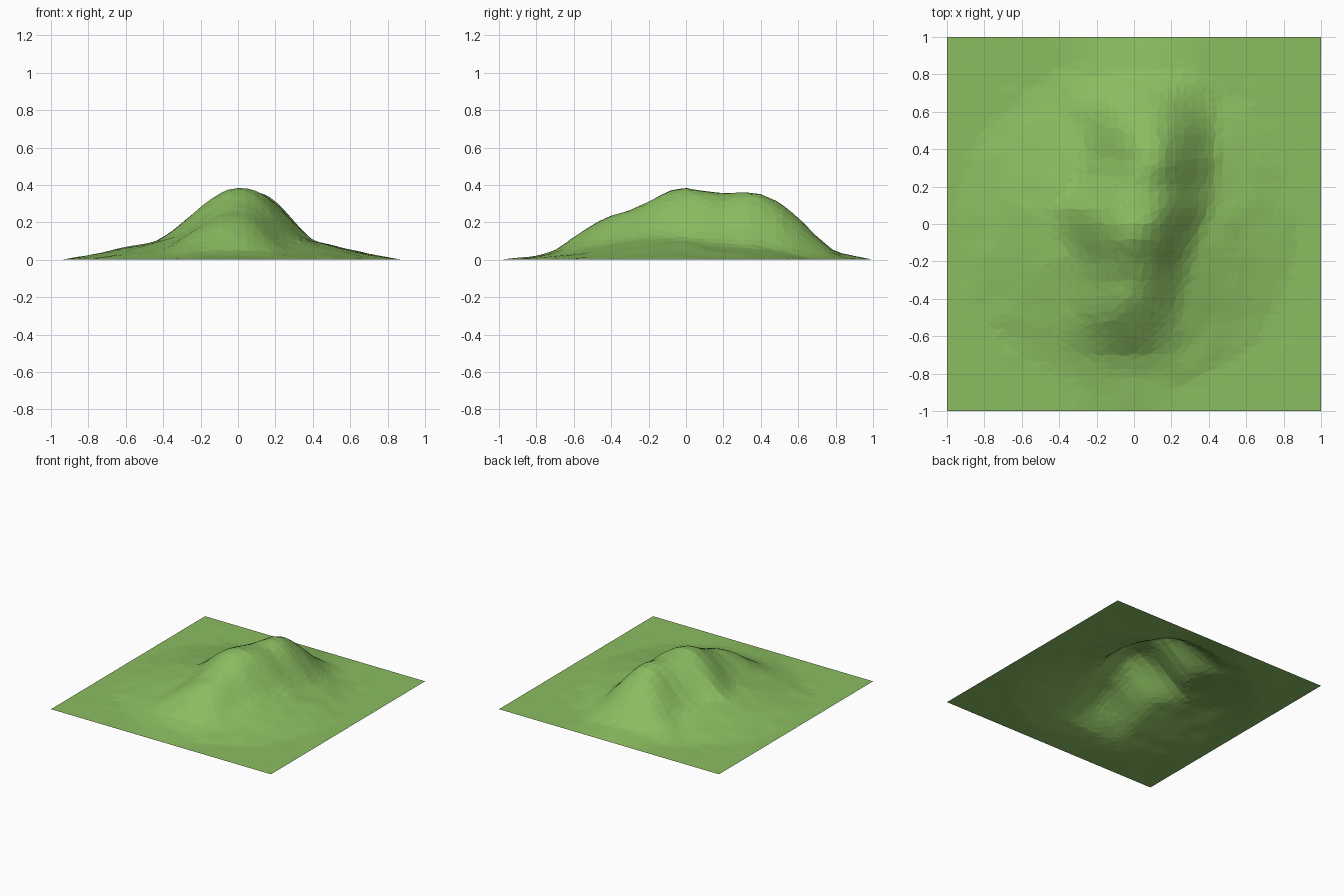
import bpy
import bmesh
import math
import random
from mathutils import Vector, noise

random.seed(4)
cube = bpy.data.objects.get("Cube")
if cube:
    bpy.data.objects.remove(cube)

# Ridge controls as (y, value) pairs
CREST = [(-1, 0), (-.8, .02), (-.7, .05), (-.6, .12), (-.5, .19), (-.4, .235),
         (-.3, .265), (-.2, .31), (-.1, .365), (0, .385), (.1, .37), (.2, .355),
         (.3, .362), (.4, .35), (.5, .31), (.6, .225), (.7, .125), (.8, .04), (1, 0)]
RIDGE_X = [(-1, -.03), (-.5, -.03), (-.2, 0), (0, .025), (.35, .09), (1, .06)]
LEFT_WIDTH = [(-1, .5), (-.5, .42), (-.2, .36), (.08, .52), (.25, .4), (.5, .42), (1, .6)]
RIGHT_WIDTH = [(-1, .35), (-.5, .32), (-.2, .34), (.1, .4), (.5, .39), (1, .4)]


def sample(keys, y):
    """Linear interpolation between keyed values."""
    for (y0, v0), (y1, v1) in zip(keys, keys[1:]):
        if y <= y1:
            return v0 + (v1 - v0) * (y - y0) / (y1 - y0)
    return keys[-1][1]


def height(x, y):
    # Wide, gentle apron, reaching further to the right-hand side of the model
    reach = .96 if x < 0 else .88
    r = math.hypot(x / reach, y / .9)
    apron = .21 * max(0, 1 - r) ** 1.2
    # Steep ridge with a rounded cross-section
    d = x - sample(RIDGE_X, y)
    width = sample(LEFT_WIDTH if d < 0 else RIGHT_WIDTH, y)
    t = min(1, abs(d) / width)
    rise = max(0, sample(CREST, y) - apron) * (.5 + .5 * math.cos(math.pi * t))
    # Small natural bumps, fading out at the border
    fade = min(1, 4 * (1 - max(abs(x), abs(y))))
    bumps = .007 * fade * noise.noise(Vector((x * 7, y * 7, 2)))
    return max(0, apron + rise + bumps)


# Grass sheet: a jittered grid raised into a hill
CELLS = 46
bm = bmesh.new()
bmesh.ops.create_grid(bm, x_segments=CELLS, y_segments=CELLS, size=1)
jitter = .5 / CELLS
for v in bm.verts:
    if max(abs(v.co.x), abs(v.co.y)) < .99:
        v.co.x += random.uniform(-jitter, jitter)
        v.co.y += random.uniform(-jitter, jitter)
        v.co.z = height(v.co.x, v.co.y)
bmesh.ops.triangulate(bm, faces=bm.faces[:], quad_method='SHORT_EDGE')
mesh = bpy.data.meshes.new("grassy_hill")
bm.to_mesh(mesh)
bm.free()
hill = bpy.data.objects.new("grassy_hill", mesh)
bpy.context.collection.objects.link(hill)

# Grass colour
grass = bpy.data.materials.new("grass_green")
grass.use_nodes = True
color = (.26, .51, .12, 1)
grass.diffuse_color = color
grass.node_tree.nodes["Principled BSDF"].inputs["Base Color"].default_value = color
mesh.materials.append(grass)
